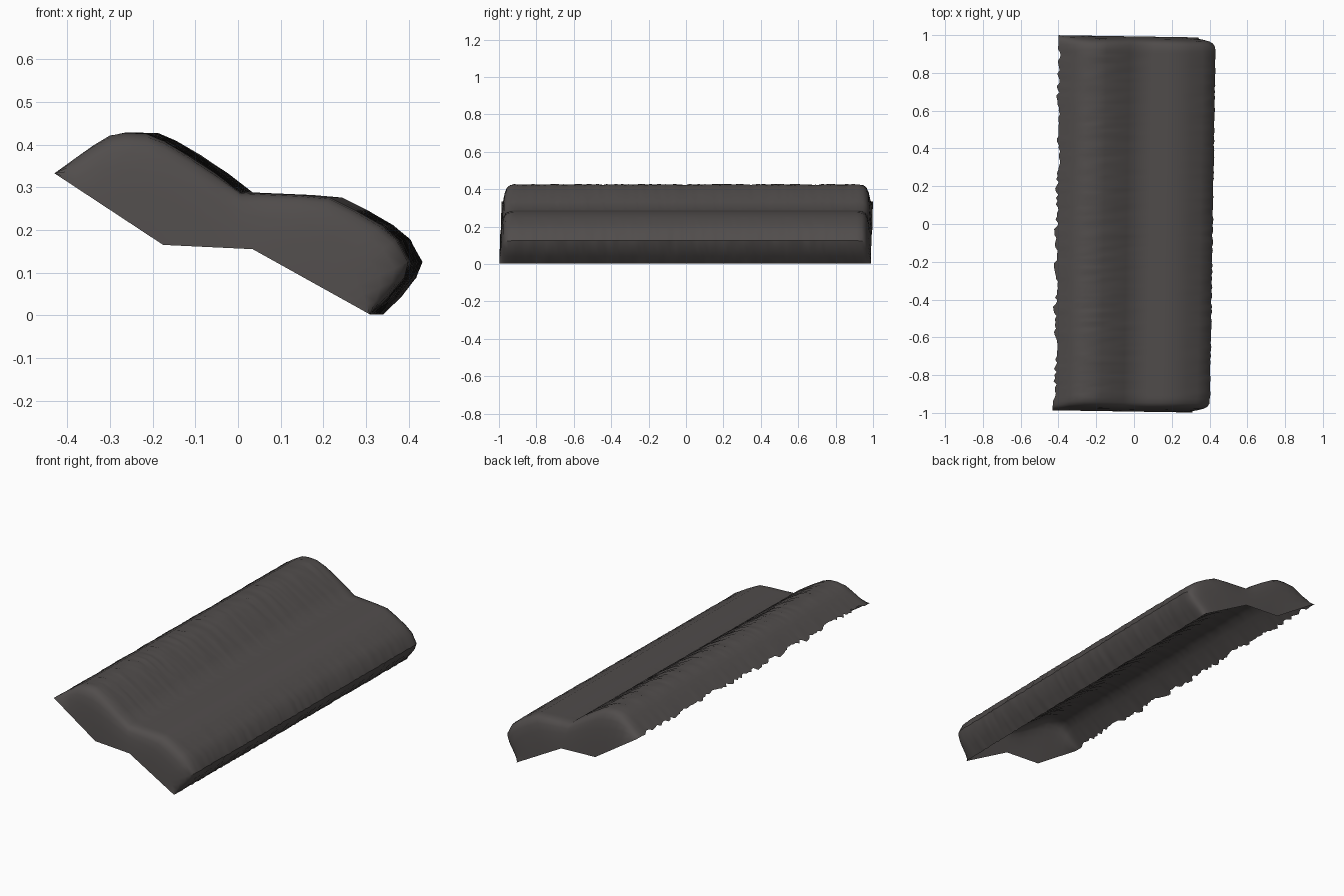
import bpy, bmesh, math, random
from mathutils import Vector, Matrix

if "Cube" in bpy.data.objects:
    bpy.data.objects.remove(bpy.data.objects["Cube"])

random.seed(4)

# Cross-section of the outer skin, from back skirt over both treads to front lip
TOP = [(-.415, .333), (-.37, .367), (-.33, .395), (-.29, .419), (-.25, .426),
       (-.20, .424), (-.16, .408), (-.10, .372), (-.04, .332), (.02, .288),
       (.09, .285), (.16, .282), (.23, .276), (.29, .246), (.35, .211),
       (.39, .178), (.417, .125), (.402, .088), (.365, .042), (.325, .002)]
# Lower edge of the end walls: index on the skin -> point
LOW = [(0, (-.415, .333)), (5, (-.16, .165)), (9, (.05, .155)), (19, (.325, .002))]
N = len(TOP)


def low_point(i):
    for (i0, a), (i1, b) in zip(LOW, LOW[1:]):
        if i <= i1:
            return Vector(a).lerp(Vector(b), (i - i0) / (i1 - i0))


# Stations along the length: (y, how far the section has risen to the full skin)
END = [(.993, 0), (.988, .3), (.981, .6), (.973, .8), (.962, .92), (.945, .98), (.92, 1)]
ROWS = 110
middle = [(-.905 + 1.81 * k / ROWS, 1) for k in range(ROWS + 1)]
stations = [(-y, t) for y, t in END] + middle + list(reversed(END))

bm = bmesh.new()
grid = []
jag = 0
for y, t in stations:
    inner = 1 if abs(y) < .93 else 0
    jag = .45 * jag + random.uniform(-.008, .016)
    row = []
    for i in range(N):
        p = low_point(i).lerp(Vector(TOP[i]), t)
        if inner:
            if i < 4:                          # ragged, streaked back skirt
                w = (4 - i) / 4
                p += Vector((.9, .55)) * jag * w
            elif i < 9:                        # lumpy upper slope
                p.y += random.uniform(-.003, .003)
            elif i > 13:                       # slightly worn lip
                p.x += random.uniform(-.003, .003)
        row.append(bm.verts.new((p.x, y, p.y)))
    grid.append(row)
for a, b in zip(grid, grid[1:]):
    for i in range(N - 1):
        bm.faces.new((a[i], a[i + 1], b[i + 1], b[i]))
bmesh.ops.remove_doubles(bm, verts=bm.verts, dist=.0005)
bmesh.ops.recalc_face_normals(bm, faces=bm.faces)
if sum(f.normal.z * f.calc_area() for f in bm.faces) < 0:
    bmesh.ops.reverse_faces(bm, faces=bm.faces)
# The slab lies very slightly turned
bmesh.ops.rotate(bm, verts=bm.verts, cent=(0, 0, 0),
                 matrix=Matrix.Rotation(math.radians(-.9), 3, 'Z'))

mesh = bpy.data.meshes.new("stepped_slab")
bm.to_mesh(mesh)
bm.free()
slab = bpy.data.objects.new("stepped_slab", mesh)
bpy.context.collection.objects.link(slab)

stone = bpy.data.materials.new("dark stone")
stone.diffuse_color = (.082, .074, .072, 1)
stone.use_nodes = True
stone.node_tree.nodes["Principled BSDF"].inputs["Base Color"].default_value = stone.diffuse_color
mesh.materials.append(stone)

bpy.context.view_layer.objects.active = slab
slab.select_set(True)
bpy.ops.object.shade_smooth_by_angle(angle=math.radians(40))
